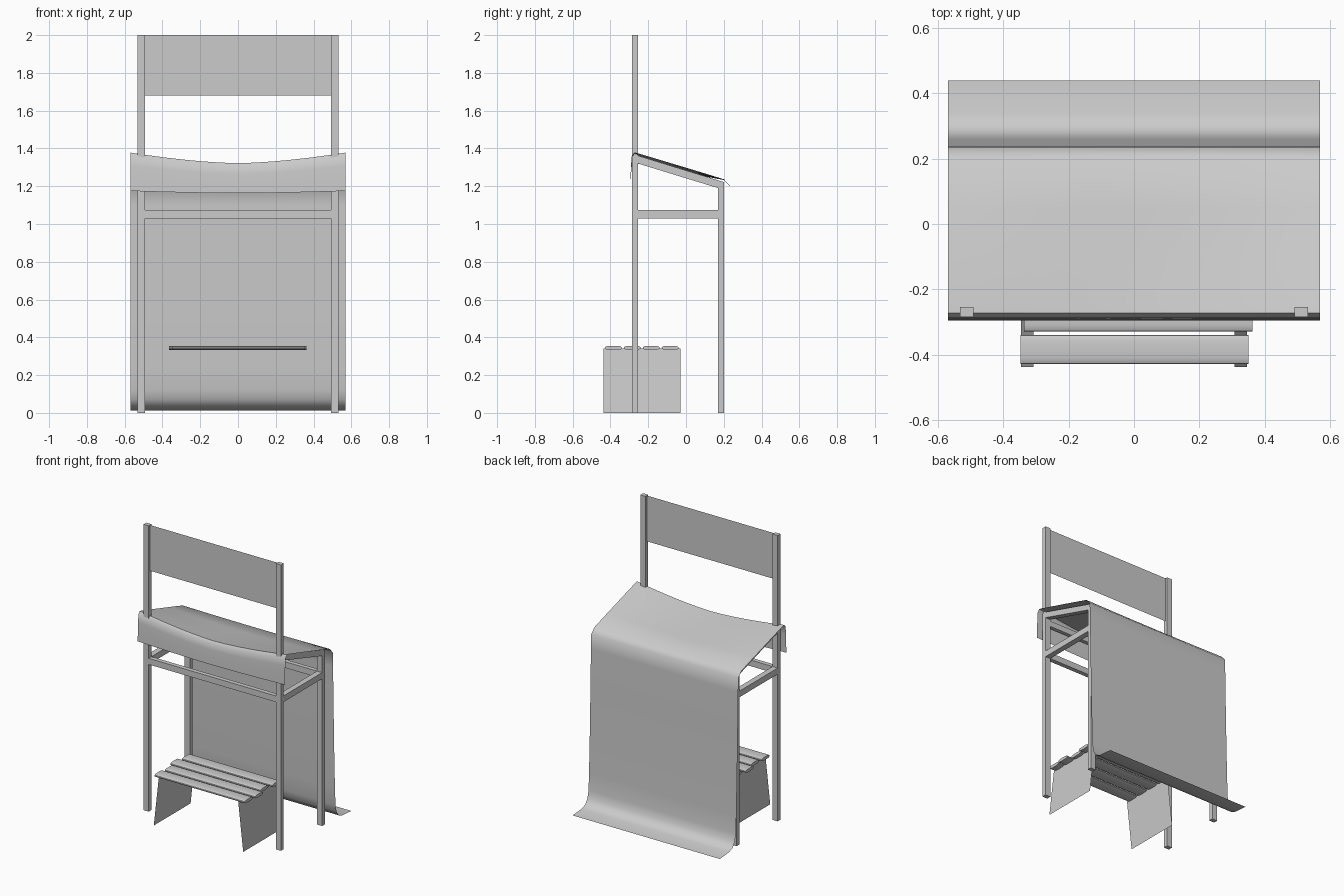
import bpy, bmesh, math

cube = bpy.data.objects.get("Cube")
if cube:
    bpy.data.objects.remove(cube, do_unlink=True)

grey = bpy.data.materials.new("plain_grey")
grey.use_nodes = True
GREY = (0.6, 0.6, 0.6, 1)
grey.diffuse_color = GREY
grey.node_tree.nodes["Principled BSDF"].inputs["Base Color"].default_value = GREY


def add(name, verts, faces, smooth=None):
    mesh = bpy.data.meshes.new(name)
    mesh.from_pydata(verts, [], faces)
    mesh.materials.append(grey)
    obj = bpy.data.objects.new(name, mesh)
    bpy.context.collection.objects.link(obj)
    if smooth:
        bpy.ops.object.select_all(action='DESELECT')
        obj.select_set(True)
        bpy.context.view_layer.objects.active = obj
        bpy.ops.object.shade_smooth_by_angle(angle=math.radians(smooth))
    return obj


def extrude_x(name, profile, x0, x1, smooth=None):
    """Closed (y, z) profile swept along x, with end caps."""
    n = len(profile)
    verts = [(x, y, z) for x in (x0, x1) for y, z in profile]
    faces = [(i, (i + 1) % n, n + (i + 1) % n, n + i) for i in range(n)]
    faces += [tuple(range(n))[::-1], tuple(range(n, 2 * n))]
    obj = add(name, verts, faces, smooth)
    bm = bmesh.new()
    bm.from_mesh(obj.data)
    bmesh.ops.recalc_face_normals(bm, faces=bm.faces)
    bm.to_mesh(obj.data)
    bm.free()
    return obj


def box(name, x0, x1, y0, y1, z0, z1):
    return extrude_x(name, [(y0, z0), (y1, z0), (y1, z1), (y0, z1)], x0, x1)


# Posts and side rails
INNER, OUTER = 0.492, 0.532
for side, s in (("left", 1), ("right", -1)):
    x0, x1 = sorted((s * INNER, s * OUTER))
    box(side + "_front_post", x0, x1, -0.285, -0.254, 0, 2)
    box(side + "_back_post", x0, x1, 0.17, 0.2, 0, 1.2)
    box(side + "_side_rail", x0, x1, -0.254, 0.17, 1.03, 1.073)
    extrude_x(side + "_roof_rail",
              [(-0.254, 1.32), (0.17, 1.19), (0.2, 1.2), (0.2, 1.222), (-0.254, 1.362)], x0, x1)

# Cross rails
box("front_rail", -INNER, INNER, -0.285, -0.254, 1.03, 1.073)
box("back_rail", -INNER, INNER, 0.17, 0.2, 1.03, 1.073)
box("front_top_rail", -INNER, INNER, -0.28, -0.254, 1.27, 1.31)

# Thin sign board between the front posts
add("sign_board", [(-INNER, -0.27, 1.68), (INNER, -0.27, 1.68),
                   (INNER, -0.27, 2), (-INNER, -0.27, 2)], [(0, 1, 2, 3)])

# Draped cloth: (y, z, sag at the middle), from front flap to floor tail
drape = [(-0.295, 1.175, 0.012), (-0.294, 1.24, 0.03), (-0.291, 1.31, 0.045),
         (-0.287, 1.36, 0.055), (-0.272, 1.378, 0.056), (-0.25, 1.373, 0.055),
         (-0.1, 1.328, 0.042), (0.05, 1.283, 0.022), (0.2, 1.237, 0.004),
         (0.234, 1.2, 0), (0.237, 1.1, 0), (0.243, 0.8, 0), (0.25, 0.5, 0),
         (0.258, 0.24, 0), (0.264, 0.12, 0), (0.275, 0.07, 0),
         (0.3, 0.035, 0), (0.34, 0.02, 0), (0.44, 0.012, 0)]
COLS, HALF = 12, 0.57
verts = []
for y, z, sag in drape:
    for c in range(COLS + 1):
        t = 2 * c / COLS - 1
        verts.append((t * HALF, y, z - sag * (1 - abs(t) ** 1.6)))
W = COLS + 1
faces = [(r * W + c, r * W + c + 1, (r + 1) * W + c + 1, (r + 1) * W + c)
         for r in range(len(drape) - 1) for c in range(COLS)]
add("draped_cloth", verts, faces, 50)

# Bench slats with rounded edges, slightly staggered
for i, shift in enumerate((0.002, 0.013, -0.015, 0.005)):
    yc, zc = -0.384 + 0.1 * i, 0.344
    profile = []
    for k in range(16):
        a = 2 * math.pi * k / 16
        c, s = math.cos(a), math.sin(a)
        profile.append((yc + 0.045 * math.copysign(abs(c) ** 0.6, c),
                        zc + 0.011 * math.copysign(abs(s) ** 0.8, s)))
    extrude_x("bench_slat_%d" % (i + 1), profile, shift - 0.349, shift + 0.349, 40)

# Thin bench side panels splayed outward at the floor
for side, s in (("left", 1), ("right", -1)):
    add(side + "_bench_panel", [(s * 0.308, -0.437, 0.34), (s * 0.308, -0.03, 0.34),
                                (s * 0.346, -0.03, 0), (s * 0.346, -0.437, 0)], [(0, 1, 2, 3)])
